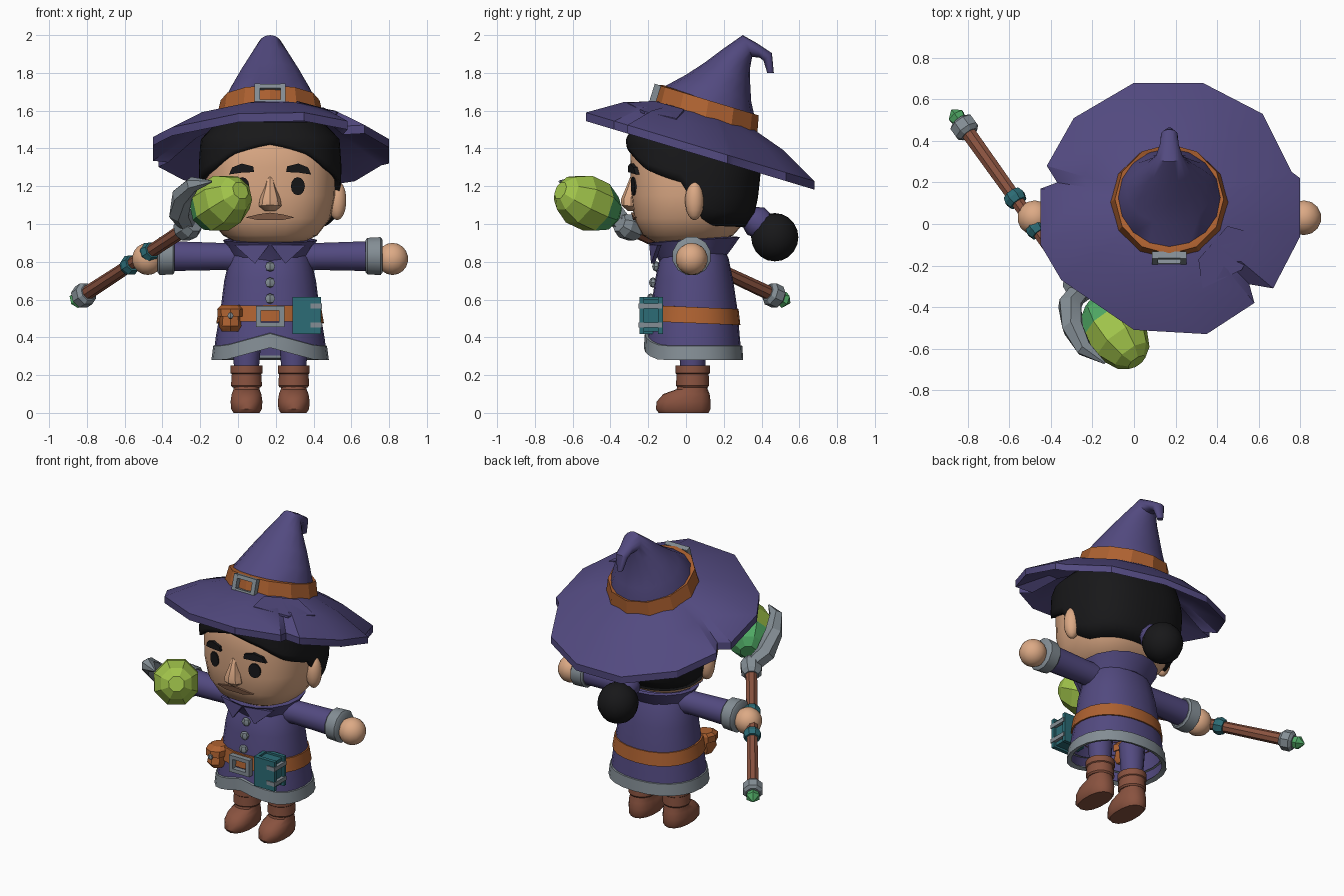
import bpy, bmesh, math
from mathutils import Vector

if "Cube" in bpy.data.objects:
    bpy.data.objects.remove(bpy.data.objects["Cube"])

CX = 0.17  # body centre line


def mat(name, *c):
    m = bpy.data.materials.new(name)
    m.diffuse_color = (*c, 1)
    m.use_nodes = True
    m.node_tree.nodes["Principled BSDF"].inputs["Base Color"].default_value = m.diffuse_color
    return m


PURPLE = mat("purple_cloth", 0.085, 0.068, 0.215)
BLACK = mat("black_hair", 0.009, 0.009, 0.010)
SKIN = mat("skin", 0.72, 0.40, 0.235)
ORANGE = mat("orange_leather", 0.42, 0.12, 0.03)
GREY = mat("grey_metal", 0.23, 0.27, 0.30)
BROWN = mat("brown_leather", 0.25, 0.085, 0.05)
TEAL = mat("teal", 0.025, 0.15, 0.18)
LIME = mat("lime_crystal", 0.36, 0.56, 0.07)
GREEN = mat("green_crystal", 0.08, 0.40, 0.13)
LIP = mat("lip_brown", 0.27, 0.13, 0.075)


def finish(name, bm, m, angle=40):
    bmesh.ops.recalc_face_normals(bm, faces=bm.faces[:])
    me = bpy.data.meshes.new(name)
    bm.to_mesh(me)
    bm.free()
    me.materials.append(m)
    ob = bpy.data.objects.new(name, me)
    bpy.context.collection.objects.link(ob)
    if angle:
        bpy.ops.object.select_all(action='DESELECT')
        ob.select_set(True)
        bpy.context.view_layer.objects.active = ob
        bpy.ops.object.shade_smooth_by_angle(angle=math.radians(angle))
    return ob


def skin(name, rows, m, caps=(True, True), angle=40):
    """Bridge closed rings of points."""
    bm = bmesh.new()
    vs = [[bm.verts.new(p) for p in r] for r in rows]
    n = len(vs[0])
    for a, b in zip(vs, vs[1:]):
        for i in range(n):
            bm.faces.new((a[i], a[(i + 1) % n], b[(i + 1) % n], b[i]))
    if caps[0]:
        bm.faces.new(vs[0])
    if caps[1]:
        bm.faces.new(vs[-1])
    return finish(name, bm, m, angle)


def spow(v, n):
    return math.copysign(abs(v) ** (2 / n), v)


def loft(name, rings, m, segs=16, n=2.0, caps=(True, True), cx=CX, lift=None, grow=0, angle=40):
    """Rings are (front y, front z, back y, back z, half width)."""
    rows = []
    for k, (yf, zf, yb, zb, w) in enumerate(rings):
        row = []
        for i in range(segs):
            a = 2 * math.pi * i / segs
            t = (1 - spow(math.cos(a), n)) / 2
            y = yf - grow + (yb - yf + 2 * grow) * t
            x = (w + grow) * spow(math.sin(a), n)
            row.append((cx + x, y, zf + (zb - zf) * t + (lift(x, y, k) if lift else 0)))
        rows.append(row)
    return skin(name, rows, m, caps, angle)


def level(rows):
    return [(yf, z, yb, z, w) for z, yf, yb, w in rows]


def tube(name, pts, radii, m, segs=10, angle=40):
    pts = [Vector(p) for p in pts]
    rows = []
    for i, p in enumerate(pts):
        d = (pts[min(i + 1, len(pts) - 1)] - pts[max(i - 1, 0)]).normalized()
        u = d.cross(Vector((0, 0, 1))).normalized()
        v = u.cross(d)
        rows.append([p + radii[i] * (u * math.cos(t) + v * math.sin(t))
                     for t in (2 * math.pi * (j + .5) / segs for j in range(segs))])
    return skin(name, rows, m, angle=angle)


def ball(name, c, s, m, segs=14, rings=9):
    bm = bmesh.new()
    bmesh.ops.create_uvsphere(bm, u_segments=segs, v_segments=rings, radius=1)
    bmesh.ops.scale(bm, vec=s, verts=bm.verts)
    bmesh.ops.translate(bm, vec=c, verts=bm.verts)
    return finish(name, bm, m)


def box(name, c, s, m, tilt=0, turn=0):
    bm = bmesh.new()
    bmesh.ops.create_cube(bm, size=1)
    bmesh.ops.scale(bm, vec=s, verts=bm.verts)
    ob = finish(name, bm, m, 0)
    ob.location, ob.rotation_euler = c, (tilt, 0, turn)
    return ob


def buckle(name, c, w, h, tilt=0):
    for s in (-1, 1):
        box(name + "_side", (c[0] + s * (w / 2 - .014), c[1], c[2]), (.028, .035, h), GREY, tilt)
        off = s * (h / 2 - .012)
        box(name + "_bar", (c[0], c[1] - off * math.sin(tilt), c[2] + off * math.cos(tilt)),
            (w, .033, .024), GREY, tilt)


def interp(x, tab):
    for a, b in zip(tab, tab[1:]):
        if x <= b[0]:
            t = max(0, (x - a[0]) / (b[0] - a[0]))
            return [p + (q - p) * t for p, q in zip(a[1:], b[1:])]
    return list(tab[-1][1:])


# Head
HEAD = [(.90, -.16, .16, .17), (.94, -.23, .25, .25), (1.03, -.275, .33, .32), (1.15, -.29, .355, .345),
        (1.3, -.295, .37, .35), (1.45, -.29, .345, .34), (1.54, -.24, .26, .25)]
N = 2.5
loft("head", level(HEAD), SKIN, 28, N)

# Hair shell with parted fringe, lower behind the ears
LINE = [(0, 1.42), (28, 1.365), (50, 1.29), (84, 1.22), (97, 1.02), (110, .99), (180, .98)]
rows = []
for k in range(8):
    row = []
    for i in range(56):
        a = 2 * math.pi * i / 56
        deg = math.degrees(min(a, 2 * math.pi - a))
        lo = interp(deg, LINE)[0]
        z = lo + (1.54 - lo) * k / 7
        yf, yb, w = interp(z, HEAD)
        g = .028 if k else .024
        t = (1 - spow(math.cos(a), N)) / 2
        row.append((CX + (w + g) * spow(math.sin(a), N), yf - g + (yb - yf + 2 * g) * t, z))
    rows.append(row)
hair = skin("hair", rows, BLACK, (False, True))
mod = hair.modifiers.new("thickness", 'SOLIDIFY')
mod.thickness = .026
ball("hair_bun", (CX, .47, .93), (.125, .125, .128), BLACK, 14, 10)
tube("hair_tie", [(CX, .33, 1.04), (CX, .37, 1.015), (CX, .43, .975)], [.06, .085, .07], PURPLE)


def face_y(x, z):
    yf, yb, w = interp(z, HEAD)
    return (yf + yb) / 2 - (yb - yf) / 2 * max(0, 1 - abs(x / w) ** N) ** (1 / N)


def face_plate(name, pts, m, out):
    """Plate that follows the face, given as x from centre and z."""
    rows = [[(CX + x, face_y(x, z) + o, z) for x, z in pts] for o in (.02, -out)]
    skin(name, rows, m, angle=0)


for s in (-1, 1):
    face_plate("eye", [(s * (.147 + .037 * math.cos(t)), 1.2 + .048 * math.sin(t))
                       for t in (math.pi * i / 6 for i in range(12))], BLACK, .008)
    face_plate("eyebrow", [(s * x, z) for x, z in
               ((.085, 1.275), (.09, 1.305), (.15, 1.32), (.2, 1.3), (.218, 1.262), (.15, 1.272))], BLACK, .018)
    ball("ear", (CX + s * .355, .045, 1.125), (.05, .05, .105), SKIN)
face_plate("mouth", [(-.13, 1.035), (-.06, 1.052), (0, 1.06), (.06, 1.052), (.13, 1.035), (.06, 1.02), (-.06, 1.02)],
           LIP, .012)
loft("nose", [(-.31, 1.07, -.24, 1.07, .03), (-.342, 1.10, -.24, 1.09, .06), (-.345, 1.13, -.24, 1.13, .055),
              (-.315, 1.2, -.24, 1.2, .03), (-.295, 1.25, -.24, 1.25, .018)], SKIN, 8)

# Hat brim: ragged outline on a backward tilt
OUT = [(0, .68), (.33, .68), (.62, .53), (.76, .25), (.80, .22), (.80, -.06), (.67, -.31), (.555, -.29), (.58, -.38),
       (.35, -.53), (0, -.51), (-.35, -.27), (-.45, -.10), (-.45, .17), (-.37, .20), (-.42, .28), (-.29, .51)]


def brim_z(y, f):
    return 1.39 - .30 * (y - .07) + interp(f, [(0, .18), (.5, .115), (1, 0)])[0]


rows = []
for f, o in ((0, -.02), (.5, -.02), (1, -.025), (1, .02), (.5, .02), (0, .02)):
    row = []
    for x, y in OUT:
        d = Vector((x - CX, y - .11))
        p = Vector((CX, .11)) + d.normalized() * (.25 * (1 - f) + d.length * f)
        row.append((p.x, p.y, brim_z(p.y, f) + o))
    rows.append(row)
skin("hat_brim", rows, PURPLE, (False, False), 30)
PATCH = [(.45, -.01), (.60, -.05), (.52, -.22), (.33, -.31), (.31, -.17)]
skin("brim_patch", [[(x, y, brim_z(y, (math.hypot(x - CX, y - .11) - .25) / .37) + o) for x, y in PATCH]
                    for o in (.018, .032)], PURPLE, angle=0)

# Hat cone with a drooping tip, band and buckle
loft("hat_cone", [(-.14, 1.61, .355, 1.47, .27), (-.12, 1.725, .365, 1.56, .25), (.0, 1.79, .345, 1.65, .21),
                  (.1, 1.855, .34, 1.74, .165), (.2, 1.93, .34, 1.83, .11), (.3, 2.0, .35, 1.885, .065),
                  (.38, 1.955, .39, 1.88, .045), (.455, 1.905, .41, 1.865, .04), (.465, 1.8, .43, 1.8, .018)],
     PURPLE, 16)
loft("hat_band", [(-.165, 1.62, .37, 1.475, .275), (-.172, 1.63, .378, 1.485, .285),
                  (-.145, 1.735, .385, 1.575, .262), (-.12, 1.735, .365, 1.57, .245)], ORANGE, 12, angle=25)
buckle("hat_buckle", (CX, -.165, 1.685), .165, .11, -.3)

# Tunic with collar, arched hem trim and belt
TUNIC = [(.305, -.215, .295, .30), (.4, -.205, .285, .288), (.55, -.185, .272, .262), (.7, -.165, .25, .243),
         (.82, -.14, .225, .215), (.91, -.08, .18, .16)]


def arch(x, y, k):
    return .065 * max(0, 1 - abs(x) / .24) if y < 0 else 0


loft("tunic", level(TUNIC), PURPLE, 24, 2.2, (False, True), lift=lambda x, y, k: arch(x, y, k) if k == 0 else 0)
loft("hem_trim", level([(.29, -.19, .27, .275), (.28, -.217, .297, .305), (.355, -.212, .292, .295),
                        (.36, -.19, .27, .275)]), GREY, 24, 2.2, (False, False), lift=arch, grow=.006)
loft("belt", [(-.18, .485, .27, .465, .26), (-.197, .485, .28, .465, .277), (-.187, .57, .27, .55, .262),
              (-.17, .57, .26, .55, .25)], ORANGE, 24, 2.2, (False, False), grow=.008)
buckle("belt_buckle", (CX, -.215, .51), .15, .11)
loft("collar", [(-.14, .80, .22, .84, .20), (-.175, .865, .25, .88, .225), (-.20, .90, .285, .93, .25),
                (-.17, .905, .26, .935, .225), (-.12, .86, .2, .88, .17)], PURPLE, 16, angle=25)
for s in (-1, 1):
    skin("collar_flap", [[(CX + s * x, y + o, z) for x, y, z in
                          ((.005, -.175, .89), (.19, -.13, .89), (.08, -.165, .79))] for o in (0, -.02)],
         PURPLE, angle=0)
for z in (.775, .69, .605):
    ball("button", (CX, interp(z, TUNIC)[0] - .008, z), (.03, .022, .028), GREY, 6, 4)

# Arms, hands, legs and boots
for s in (-1, 1):
    X = lambda o: CX + s * o
    tube("sleeve", [(X(.08), .035, .825), (X(.25), .035, .828), (X(.53), .032, .83)], [.085, .074, .082], PURPLE, 12)
    tube("cuff", [(X(.505), .03, .83), (X(.515), .03, .83), (X(.585), .03, .83), (X(.595), .03, .83)],
         [.088, .1, .104, .09], GREY, 12)
    ball("hand", (X(.648), .03, .815), (.085, .085, .085), SKIN)
    bx = X(.125)
    loft("leg", level([(.2, -.03, .1, .062), (.45, -.04, .11, .085)]), PURPLE, 12, cx=bx)
    loft("boot", level([(0, -.145, .12, .07), (.02, -.16, .13, .083), (.06, -.155, .13, .086), (.10, -.12, .125, .08),
                        (.125, -.05, .115, .07), (.2, -.035, .11, .07)]), BROWN, 14, 2.3, cx=bx)
    loft("boot_cuff", level([(.135, -.045, .115, .076), (.145, -.053, .123, .084), (.205, -.05, .12, .08),
                             (.21, -.056, .126, .086), (.25, -.056, .126, .086)]), BROWN, 14, cx=bx, angle=30)

# Belt pouch and book
loft("pouch", level([(.43, -.2, -.09, .045), (.46, -.225, -.08, .062), (.52, -.21, -.08, .055)]), ORANGE, 8, cx=-.04)
loft("pouch_flap", level([(.51, -.235, -.08, .068), (.55, -.23, -.08, .07), (.57, -.19, -.09, .05)]),
     ORANGE, 8, cx=-.04, angle=20)
ball("pouch_clasp", (-.04, -.232, .515), (.018, .014, .018), GREY, 6, 4)
for y in (-.235, -.135):
    box("book_cover", (.365, y, .515), (.15, .024, .195), TEAL)
box("book_spine", (.30, -.185, .515), (.022, .12, .195), TEAL)
box("book_block", (.362, -.185, .515), (.125, .09, .17), TEAL)
for z in (.465, .565):
    box("book_clasp", (.415, -.19, z), (.06, .124, .026), GREY)

# Staff along a slanted axis
A, B = Vector((-.82, .47, .62)), Vector((-.27, -.30, .98))
D = (B - A).normalized()
L = (B - A).length
at = lambda t: A + D * t
tube("staff_shaft", [at(0), at(L * .5), at(L)], [.038, .034, .038], BROWN, 8)
for t in (.45, .64):
    tube("staff_ring", [at(L * t - .03), at(L * t), at(L * t + .03)], [.046, .056, .046], TEAL, 8, 20)
tube("staff_end", [at(-.035), at(-.02), at(.03), at(.05)], [.045, .064, .064, .045], GREY, 8, 20)
tube("end_crystal", [at(-.02), at(-.065), at(-.105)], [.03, .045, .004], GREEN, 6, 0)
tube("staff_socket", [at(L - .06), at(L - .035), at(L + .03), at(L + .07)], [.045, .064, .07, .05], GREY, 8, 20)
tube("staff_claw", [at(L + .02), (-.31, -.39, 1.06), (-.295, -.50, 1.15), (-.24, -.60, 1.21), (-.14, -.67, 1.225)],
     [.05, .06, .055, .042, .006], GREY, 6, 20)

# Large two-tone crystal
C = Vector((-.09, -.52, 1.11))
gem = tube("staff_crystal", [C + D * t for t in (-.19, -.15, -.06, .06, .15, .19)],
           [.05, .1, .143, .143, .1, .05], LIME, 8, 0)
gem.data.materials.append(GREEN)
for p in gem.data.polygons:
    p.material_index = 1 if (p.center - C).dot(D) < -.03 else 0
